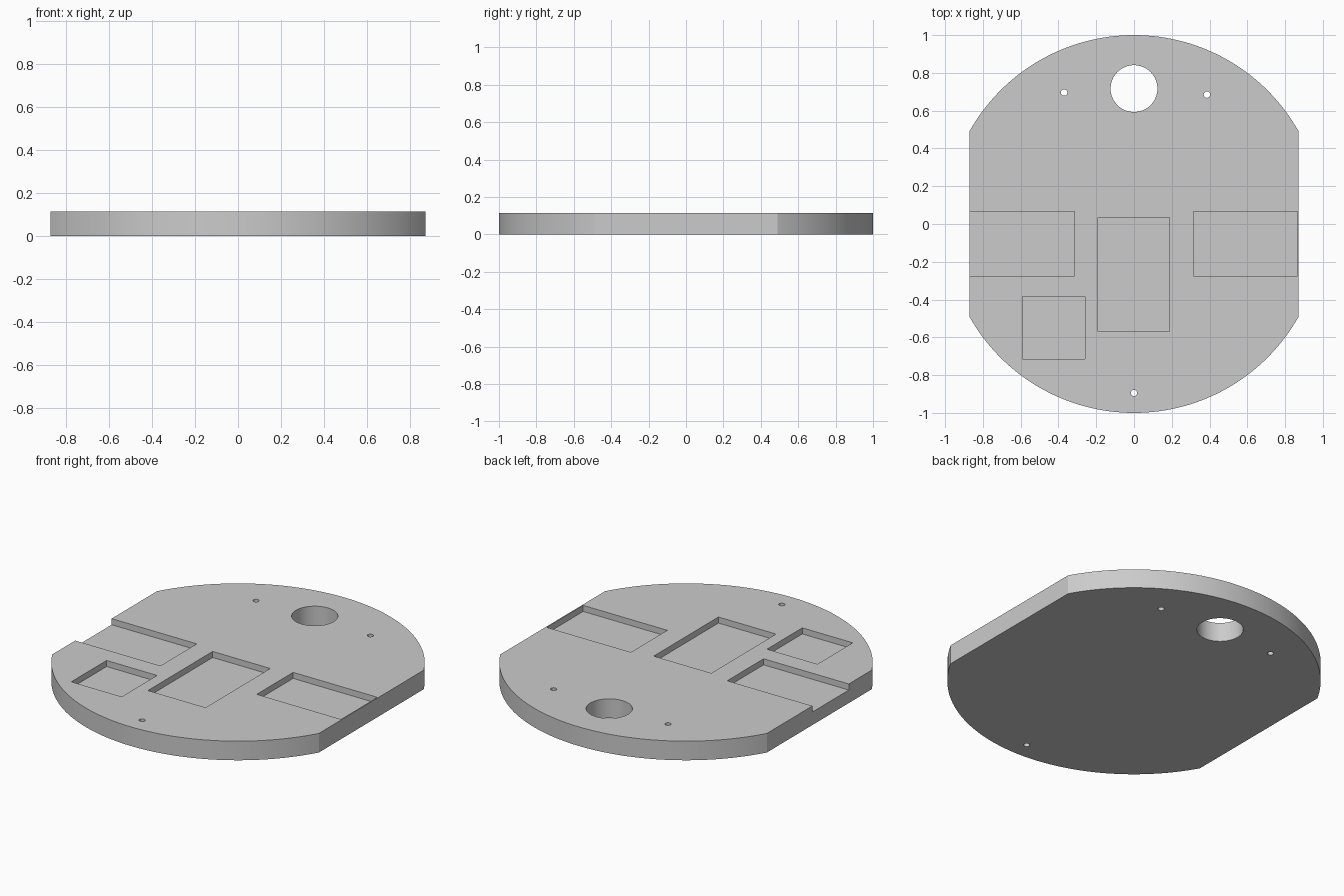
import bpy
import bmesh
import math

if "Cube" in bpy.data.objects:
    bpy.data.objects.remove(bpy.data.objects["Cube"])

HEIGHT = 0.113
FLAT_X = 0.872
POCKET_DEPTH = 0.036
ARC_STEPS = 64

grey = bpy.data.materials.new("plain grey")
grey.use_nodes = True
color = (0.6, 0.6, 0.6, 1)
grey.diffuse_color = color
grey.node_tree.nodes["Principled BSDF"].inputs["Base Color"].default_value = color


def prism(name, outline, z0, z1):
    """Extrude a counter-clockwise outline between two heights."""
    bm = bmesh.new()
    face = bm.faces.new([bm.verts.new((x, y, z0)) for x, y in outline])
    top = bmesh.ops.extrude_face_region(bm, geom=[face])["geom"]
    for v in top:
        if isinstance(v, bmesh.types.BMVert):
            v.co.z = z1
    bmesh.ops.recalc_face_normals(bm, faces=bm.faces)
    mesh = bpy.data.meshes.new(name)
    bm.to_mesh(mesh)
    bm.free()
    mesh.materials.append(grey)
    obj = bpy.data.objects.new(name, mesh)
    bpy.context.collection.objects.link(obj)
    return obj


def arc(cx, cy, r, start, end, steps):
    return [(cx + r * math.cos(start + (end - start) * i / steps),
             cy + r * math.sin(start + (end - start) * i / steps))
            for i in range(steps + 1)]


# Round plate with two straight sides
a = math.acos(FLAT_X)
outline = (arc(0, 0, 1, a, math.pi - a, ARC_STEPS)
           + arc(0, 0, 1, math.pi + a, 2 * math.pi - a, ARC_STEPS))
plate = prism("base_plate", outline, 0, HEIGHT)

cutters = []

# Shallow rectangular pockets; the one at -x runs out through the side
pockets = {
    "right_pocket": (-1.0, -0.315, -0.275, 0.065),
    "left_pocket": (0.315, 0.865, -0.275, 0.065),
    "center_pocket": (-0.19, 0.187, -0.57, 0.035),
    "small_pocket": (-0.59, -0.26, -0.715, -0.385),
}
for name, (x0, x1, y0, y1) in pockets.items():
    corners = [(x0, y0), (x1, y0), (x1, y1), (x0, y1)]
    cutters.append(prism(name + "_cutter", corners, HEIGHT - POCKET_DEPTH, HEIGHT + 0.1))

# Large opening and three screw holes, all the way through
holes = {
    "large_hole": (0, 0.717, 0.124, 64),
    "back_right_hole": (-0.37, 0.696, 0.017, 24),
    "back_left_hole": (0.386, 0.685, 0.017, 24),
    "front_hole": (0, -0.895, 0.017, 24),
}
for name, (x, y, r, n) in holes.items():
    ring = arc(x, y, r, 0, 2 * math.pi, n)[:-1]
    cutters.append(prism(name + "_cutter", ring, -0.1, HEIGHT + 0.1))

# Cut everything, then drop the cutters
bpy.ops.object.select_all(action="DESELECT")
bpy.context.view_layer.objects.active = plate
plate.select_set(True)
for cutter in cutters:
    cutter.hide_render = True
    mod = plate.modifiers.new(cutter.name, "BOOLEAN")
    mod.operation = "DIFFERENCE"
    mod.solver = "EXACT"
    mod.object = cutter
    bpy.ops.object.modifier_apply(modifier=mod.name)
for cutter in cutters:
    bpy.data.objects.remove(cutter)

bpy.ops.object.shade_smooth_by_angle(angle=math.radians(25))
